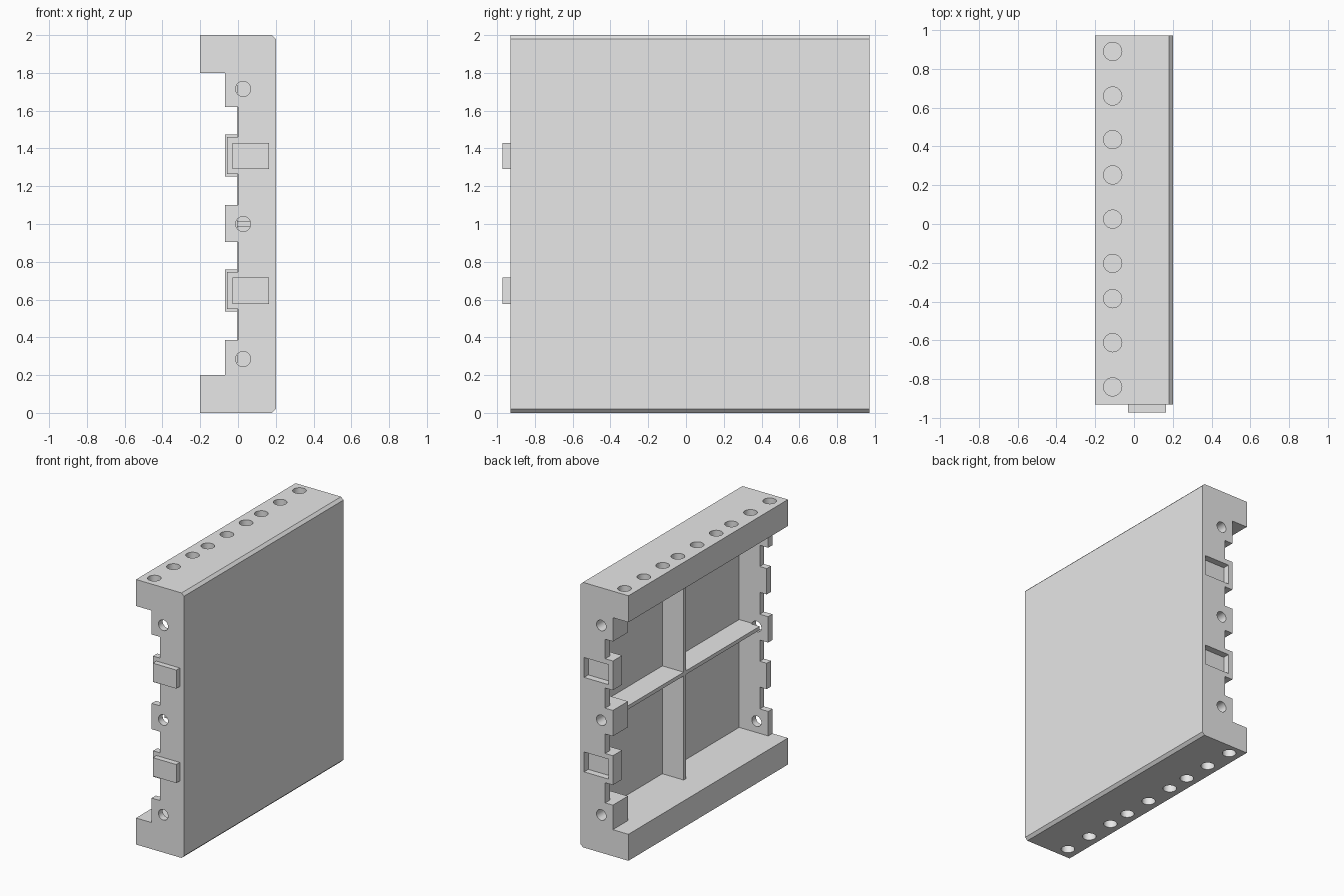
import bpy, bmesh, math

if "Cube" in bpy.data.objects:
    bpy.data.objects.remove(bpy.data.objects["Cube"])

Y0, Y1 = -0.93, 0.972        # front and back ends of the panel
PLATE = 0.172                # inner face of the skin
mat = bpy.data.materials.new("grey")
mat.diffuse_color = (0.8, 0.8, 0.8, 1)
mat.use_nodes = True
mat.node_tree.nodes["Principled BSDF"].inputs["Base Color"].default_value = mat.diffuse_color


def finish(name, bm):
    bmesh.ops.recalc_face_normals(bm, faces=bm.faces)
    me = bpy.data.meshes.new(name)
    bm.to_mesh(me)
    bm.free()
    me.materials.append(mat)
    ob = bpy.data.objects.new(name, me)
    bpy.context.collection.objects.link(ob)
    return ob


def prism(name, pts, y0, y1):
    """Extrude an (x, z) profile along y."""
    bm = bmesh.new()
    f = bm.faces.new([bm.verts.new((x, y0, z)) for x, z in pts])
    r = bmesh.ops.extrude_face_region(bm, geom=[f])
    vs = [v for v in r["geom"] if isinstance(v, bmesh.types.BMVert)]
    bmesh.ops.translate(bm, verts=vs, vec=(0, y1 - y0, 0))
    return finish(name, bm)


def box(name, x0, x1, y0, y1, z0, z1):
    return prism(name, [(x0, z0), (x1, z0), (x1, z1), (x0, z1)], y0, y1)


def cylinder(name, loc, r, depth, along_y=False):
    bm = bmesh.new()
    bmesh.ops.create_cone(bm, cap_ends=True, segments=32, radius1=r, radius2=r, depth=depth)
    if along_y:
        for v in bm.verts:
            v.co.y, v.co.z = -v.co.z, v.co.y
    bmesh.ops.translate(bm, verts=bm.verts, vec=loc)
    return finish(name, bm)


def end_profile(step, tab_x, grow):
    """Outline of an end wall: chamfered outside, toothed inside."""
    teeth = [(0.905, 1.10, -0.07), (0.55 - grow, 0.745 + grow, tab_x),
             (1.265 - grow, 1.46 + grow, tab_x)]
    pts = [(-0.2, 0), (0.18, 0), (0.2, 0.02), (0.2, 1.98), (0.18, 2), (-0.2, 2),
           (-0.2, 1.8), (-0.07, 1.8), (-0.07, 1.62), (step, 1.62)]
    for a, b, x in sorted(teeth, reverse=True):
        pts += [(step, b), (x, b), (x, a), (step, a)]
    return pts + [(step, 0.385), (-0.07, 0.385), (-0.07, 0.2), (-0.2, 0.2)]


# Skin with top and bottom beams
body = prism("panel_body", [(-0.2, 0), (0.18, 0), (0.2, 0.02), (0.2, 1.98), (0.18, 2),
                            (-0.2, 2), (-0.2, 1.8), (PLATE, 1.8), (PLATE, 0.2), (-0.2, 0.2)],
             Y0, Y1)

# End walls, cross ribs and thickened blocks
adds = [prism("front_wall", end_profile(0.0, -0.058, 0), Y0, Y0 + 0.05),
        prism("back_wall", end_profile(-0.006, -0.07, 0.013), Y1 - 0.06, Y1),
        box("upright_rib", -0.006, 0.185, 0.008, 0.036, 0.19, 1.81),
        box("cross_rib", -0.006, 0.185, Y0 + 0.02, Y1 - 0.02, 0.986, 1.014)]
for z0, z1, d in [(0.19, 0.385, 0.18), (0.537, 0.758, 0.11), (0.905, 1.10, 0.18),
                  (1.252, 1.473, 0.11), (1.62, 1.81, 0.18)]:
    adds.append(box("socket_block", -0.07, 0.185, Y1 - d, Y1, z0, z1))

# Bolt holes, tab sockets and beam holes
cuts = []
for z in (0.285, 1.0, 1.715):
    cuts.append(cylinder("bolt_hole", (0.027, Y0, z), 0.04, 0.12, True))
    cuts.append(cylinder("bolt_socket", (0.027, Y1, z), 0.04, 0.26, True))
for z in (0.647, 1.36):
    cuts.append(box("tab_socket", -0.035, 0.17, Y1 - 0.05, Y1 + 0.05, z - 0.075, z + 0.075))
for y in (0.89, 0.66, 0.435, 0.253, 0.025, -0.203, -0.385, -0.612, -0.84):
    for z in (0, 2):
        cuts.append(cylinder("beam_hole", (-0.11, y, z), 0.047, 0.28))

for ob in adds + cuts:
    ob.hide_render = True
    m = body.modifiers.new(ob.name, 'BOOLEAN')
    m.object = ob
    m.solver = 'EXACT'
    m.operation = 'UNION' if ob in adds else 'DIFFERENCE'

# Bake the result, drop the helpers and merge coplanar faces
dg = bpy.context.evaluated_depsgraph_get()
me = bpy.data.meshes.new_from_object(body.evaluated_get(dg))
body.modifiers.clear()
body.data = me
for ob in adds + cuts:
    bpy.data.objects.remove(ob)
bm = bmesh.new()
bm.from_mesh(me)
bmesh.ops.remove_doubles(bm, verts=bm.verts, dist=0.0002)
bmesh.ops.dissolve_limit(bm, angle_limit=math.radians(1), verts=bm.verts, edges=bm.edges)
bm.to_mesh(me)
bm.free()
me.materials.clear()
me.materials.append(mat)

bpy.context.view_layer.objects.active = body
body.select_set(True)
bpy.ops.object.shade_smooth_by_angle(angle=math.radians(30))

# Locating tabs on the front end
for name, z in (("lower_tab", 0.647), ("upper_tab", 1.36)):
    box(name, -0.03, 0.165, -0.972, Y0, z - 0.07, z + 0.07)
